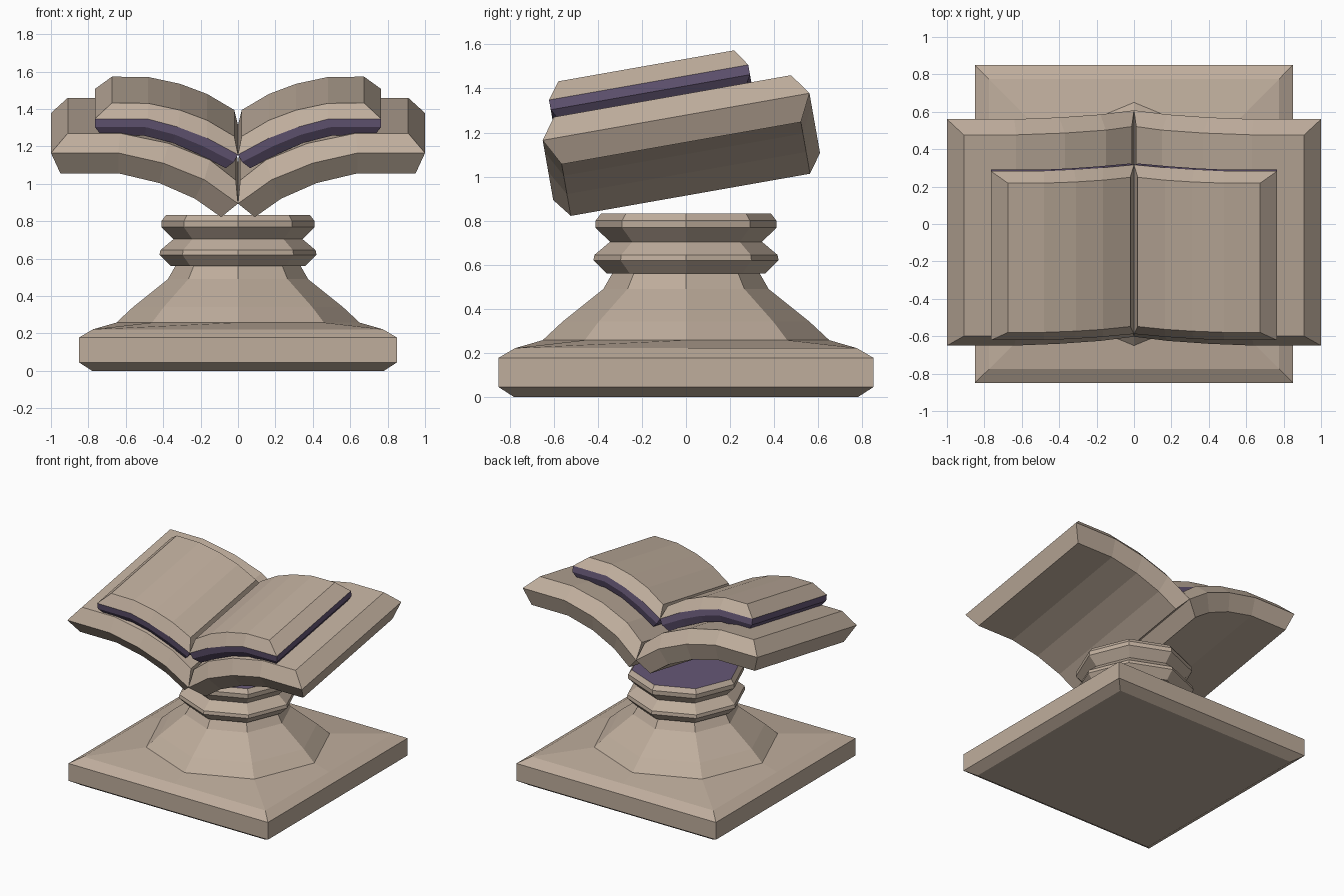
import bpy, bmesh, math

if "Cube" in bpy.data.objects:
    bpy.data.objects.remove(bpy.data.objects["Cube"])


def material(name, rgb):
    m = bpy.data.materials.new(name)
    m.diffuse_color = (*rgb, 1)
    m.use_nodes = True
    m.node_tree.nodes["Principled BSDF"].inputs["Base Color"].default_value = m.diffuse_color
    return m


STONE = material("warm stone", (0.52, 0.42, 0.335))
PURPLE = material("dusky purple", (0.13, 0.095, 0.18))


def finish(name, bm):
    bmesh.ops.recalc_face_normals(bm, faces=bm.faces)
    me = bpy.data.meshes.new(name)
    bm.to_mesh(me)
    bm.free()
    me.materials.append(STONE)
    me.materials.append(PURPLE)
    ob = bpy.data.objects.new(name, me)
    bpy.context.collection.objects.link(ob)
    return ob


def bridge(bm, a, b, mat=0):
    n = len(a)
    for i in range(n):
        j = (i + 1) % n
        bm.faces.new((a[i], a[j], b[j], b[i])).material_index = mat


# pedestal: square plinth lofted into an octagonal turned column
def square_ring(h, z):
    s = [(1, 0), (1, 1), (0, 1), (-1, 1), (-1, 0), (-1, -1), (0, -1), (1, -1)]
    return [(h * x, h * y, z) for x, y in s]


def octagon_ring(r, z):
    return [(r * math.cos(i * math.pi / 4), r * math.sin(i * math.pi / 4), z)
            for i in range(8)]


coords = [square_ring(h, z) for h, z in
          [(0.78, 0), (0.85, 0.045), (0.85, 0.178), (0.775, 0.222)]]
coords += [octagon_ring(r, z) for r, z in
           [(0.65, 0.258), (0.56, 0.342), (0.375, 0.49), (0.335, 0.56),
            (0.36, 0.56), (0.42, 0.62), (0.415, 0.645), (0.345, 0.704),
            (0.41, 0.768), (0.41, 0.80), (0.385, 0.833)]]
bm = bmesh.new()
rings = [[bm.verts.new(c) for c in ring] for ring in coords]
for a, b in zip(rings, rings[1:]):
    bridge(bm, a, b)
bm.faces.new(rings[0])
bm.faces.new(rings[-1]).material_index = 1
finish("pedestal", bm)


# one curved slab per book half, mirrored, tilted towards the reader
def book_part(name, layers, purple_from):
    """layers, top to bottom: (front, back, [(x, height), ...] from spine out)"""
    bm = bmesh.new()
    rings = []
    for front, back, prof in layers:
        rings.append([bm.verts.new((x, front, w)) for x, w in prof] +
                     [bm.verts.new((x, back, w)) for x, w in reversed(prof)])
    for i, (a, b) in enumerate(zip(rings, rings[1:])):
        bridge(bm, a, b, int(i >= purple_from))
    for ring, mat in ((rings[0], 0), (rings[-1], int(purple_from < 9))):
        n = len(ring)
        for i in range(n // 2 - 1):
            f = bm.faces.new((ring[i], ring[i + 1], ring[n - 2 - i], ring[n - 1 - i]))
            f.material_index = mat
    ob = finish(name, bm)
    ob.rotation_euler.x = math.radians(10)
    mod = ob.modifiers.new("mirror", 'MIRROR')
    mod.use_mirror_merge = False


# open cover
book_part("book_cover", [
    (-0.37, 0.723, [(0.012, 1.10), (0.15, 1.21), (0.37, 1.30), (0.63, 1.355), (0.91, 1.355)]),
    (-0.438, 0.791, [(0, 0.985), (0.18, 1.115), (0.40, 1.205), (0.64, 1.26), (1.0, 1.26)]),
    (-0.372, 0.73, [(0.09, 0.90), (0.23, 1.00), (0.42, 1.085), (0.64, 1.138), (0.95, 1.138)]),
], 9)

# page block with a purple lower edge
book_part("book_pages", [
    (-0.322, 0.488, [(0.02, 1.33), (0.165, 1.417), (0.31, 1.472), (0.48, 1.509), (0.674, 1.511)]),
    (-0.378, 0.54, [(0, 1.24), (0.165, 1.33), (0.32, 1.39), (0.48, 1.433), (0.765, 1.435)]),
    (-0.378, 0.54, [(0.022, 1.20), (0.185, 1.285), (0.335, 1.348), (0.49, 1.389), (0.765, 1.39)]),
    (-0.35, 0.512, [(0.065, 1.162), (0.205, 1.235), (0.35, 1.30), (0.50, 1.338), (0.73, 1.34)]),
], 1)
